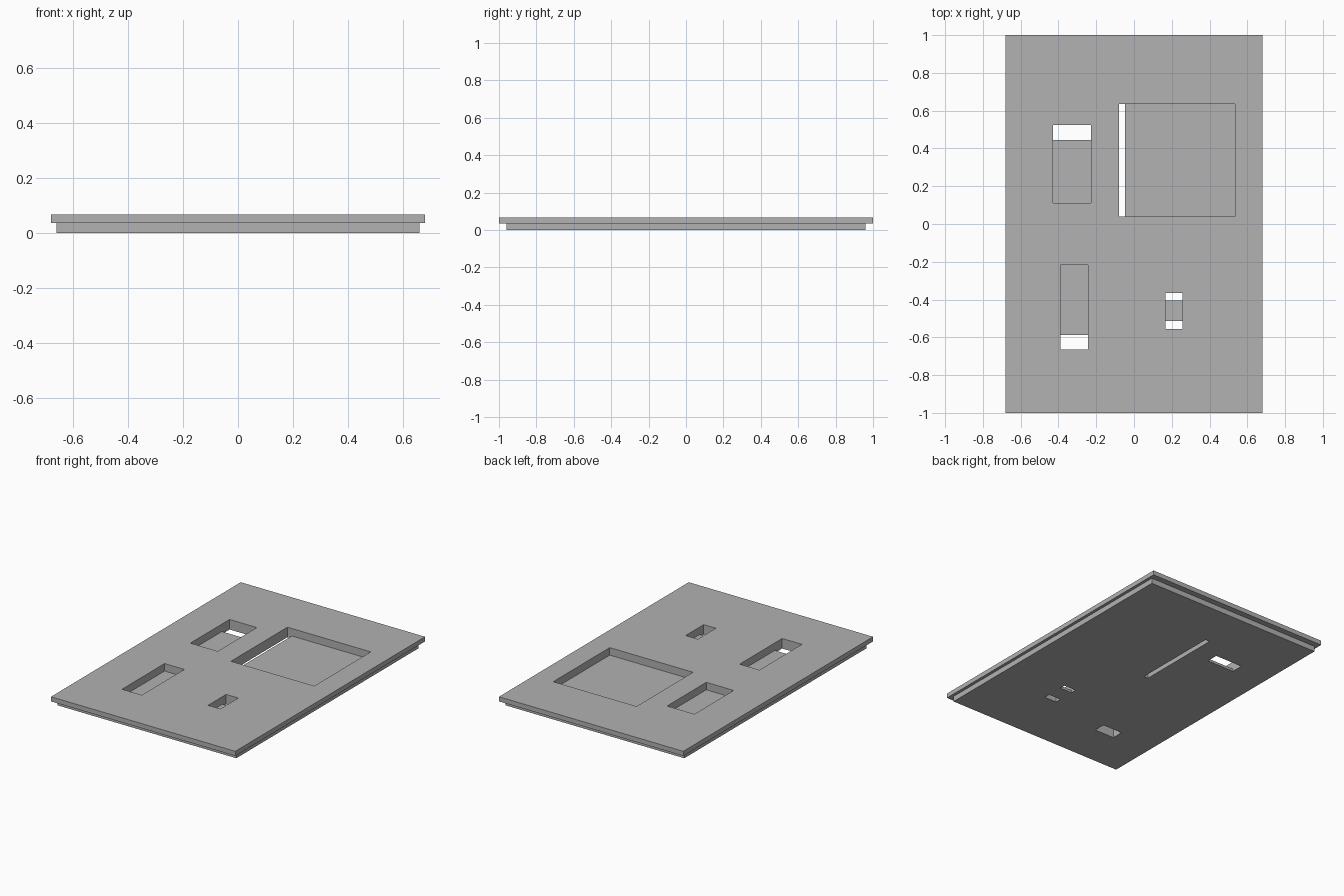
import bpy

old = bpy.data.objects.get("Cube")
if old:
    bpy.data.objects.remove(old, do_unlink=True)

grey = bpy.data.materials.new("mid_grey")
grey.use_nodes = True
colour = (0.445, 0.445, 0.445, 1)
grey.diffuse_color = colour
grey.node_tree.nodes["Principled BSDF"].inputs["Base Color"].default_value = colour

TOP, STEP, FLOOR = 0.067, 0.036, 0.017


def box(name, x0, x1, y0, y1, z0, z1):
    """Axis-aligned box between the given limits."""
    bpy.ops.mesh.primitive_cube_add(size=1)
    ob = bpy.context.object
    ob.name = name
    for v in ob.data.vertices:
        v.co = (x1 if v.co.x > 0 else x0,
                y1 if v.co.y > 0 else y0,
                z1 if v.co.z > 0 else z0)
    ob.data.materials.append(grey)
    return ob


def cut(target, rect, z0, z1):
    """Cut a rectangular opening out of a plate."""
    cutter = box("cutter", *rect, z0, z1)
    cutter.hide_render = True
    mod = target.modifiers.new("opening", 'BOOLEAN')
    mod.operation = 'DIFFERENCE'
    mod.solver = 'EXACT'
    mod.object = cutter
    bpy.context.view_layer.objects.active = target
    bpy.ops.object.modifier_apply(modifier=mod.name)
    bpy.data.objects.remove(cutter, do_unlink=True)


# Wide cover plate over a slightly smaller base plate
cover = box("cover_plate", -0.68, 0.68, -1, 1, STEP, TOP)
base = box("base_plate", -0.66, 0.66, -0.96, 0.96, 0, STEP)

# Each pocket: its outline, then the floor left standing inside it (y or x range)
pockets = [
    ((-0.08, 0.535, 0.04, 0.635), [(-0.08, -0.048, 0.04, 0.635)]),
    ((-0.43, -0.228, 0.112, 0.525), [(-0.43, -0.228, 0.445, 0.525)]),
    ((-0.39, -0.244, -0.665, -0.217), [(-0.39, -0.244, -0.665, -0.587)]),
    ((0.168, 0.258, -0.555, -0.365), [(0.168, 0.258, -0.555, -0.513),
                                      (0.168, 0.258, -0.405, -0.365)]),
]

# Pockets pass through the cover and sink into the base; slots go right through
for outline, slots in pockets:
    cut(cover, outline, -0.1, 0.2)
    cut(base, outline, FLOOR, 0.2)
    for slot in slots:
        cut(base, slot, -0.1, 0.2)
